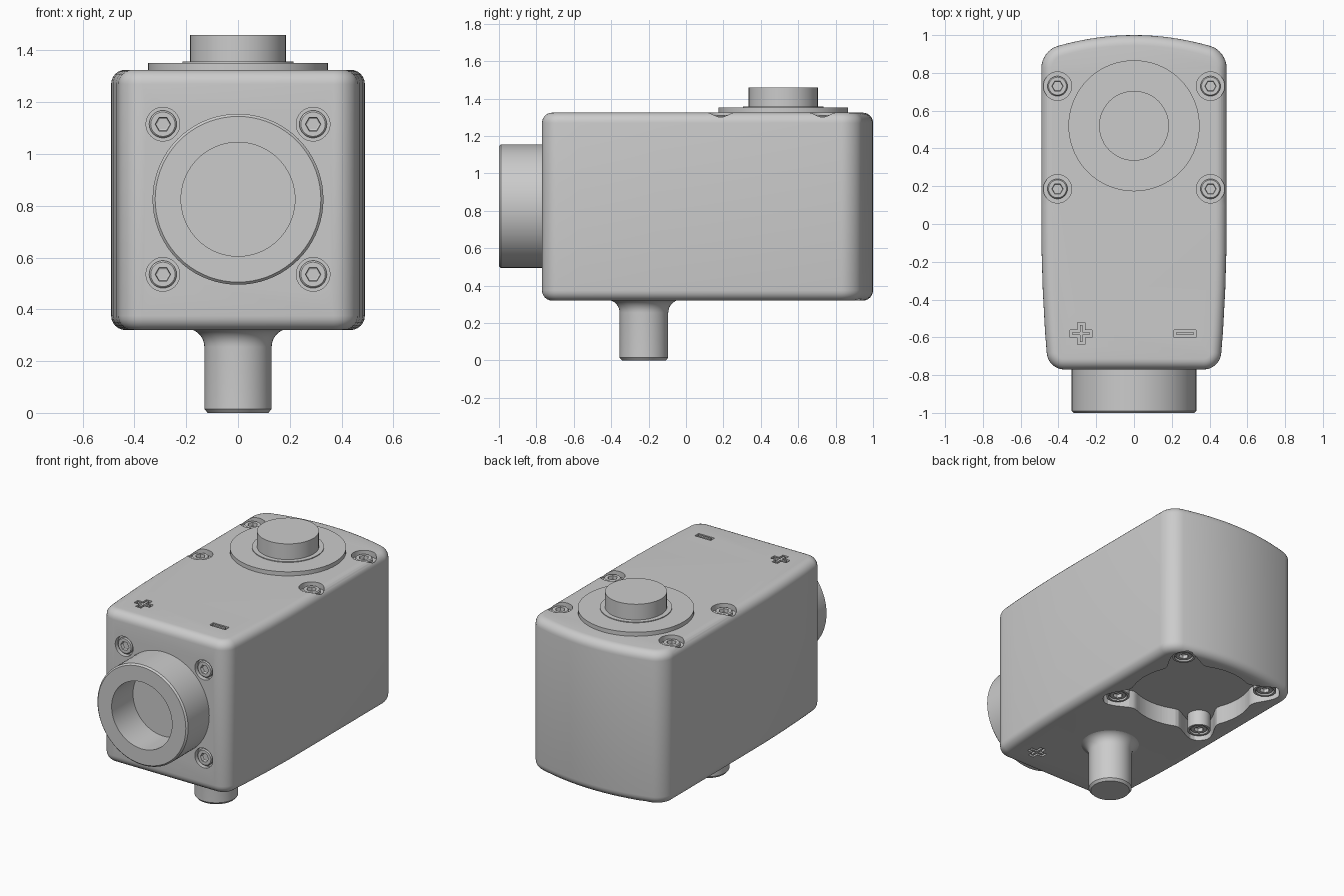
import bpy, bmesh
from math import sin, cos, pi, exp, atan2
from mathutils import Matrix

if "Cube" in bpy.data.objects:
    bpy.data.objects.remove(bpy.data.objects["Cube"])

UP, DOWN, FRONT = 0, pi, pi / 2          # rotations about x that aim local +z
TOP, BOTTOM, NOSE = 1.325, 0.32, -0.77   # body faces


def finish(name, bm):
    bmesh.ops.recalc_face_normals(bm, faces=bm.faces)
    me = bpy.data.meshes.new(name)
    bm.to_mesh(me)
    bm.free()
    ob = bpy.data.objects.new(name, me)
    bpy.context.collection.objects.link(ob)
    return ob


def smooth(ob, angle=0.6):
    bpy.ops.object.select_all(action='DESELECT')
    ob.select_set(True)
    bpy.context.view_layer.objects.active = ob
    bpy.ops.object.shade_smooth_by_angle(angle=angle)


def lathe(name, profile, loc, aim=UP, n=48):
    """Revolve (r, z) points; a third item True makes that ring hexagonal."""
    bm = bmesh.new()
    rings = []
    for r, z, *hexa in profile:
        ring = []
        for i in range(n):
            a = 2 * pi * i / n
            k = r * cos(pi / 6) / cos(a % (pi / 3) - pi / 6) if hexa else r
            ring.append(bm.verts.new((k * cos(a), k * sin(a), z)))
        rings.append(ring)
    for a, b in zip(rings, rings[1:]):
        for i in range(n):
            j = (i + 1) % n
            bm.faces.new((a[i], a[j], b[j], b[i]))
    bmesh.ops.remove_doubles(bm, verts=bm.verts, dist=1e-5)
    bm.transform(Matrix.Translation(loc) @ Matrix.Rotation(aim, 4, 'X'))
    ob = finish(name, bm)
    smooth(ob)
    return ob


def disc(name, r, z0, z1, loc, aim=UP):
    return lathe(name, [(0, z0), (r, z0), (r, z1), (0, z1)], loc, aim)


def prism_bm(pts, z0, z1):
    bm = bmesh.new()
    face = bm.faces.new([bm.verts.new((x, y, z0)) for x, y in pts])
    ext = bmesh.ops.extrude_face_region(bm, geom=[face])['geom']
    bmesh.ops.translate(bm, vec=(0, 0, z1 - z0),
                        verts=[v for v in ext if isinstance(v, bmesh.types.BMVert)])
    return bm


def mark(kind, x, grow):
    """Outline of a plus or minus sign centred on (x, -0.58)."""
    l, w = 0.045 + grow, 0.007 + grow
    if kind == 'plus':
        q = [(l, -w), (l, w), (w, w)]
        pts = [(px * c - py * s, px * s + py * c)
               for c, s in ((1, 0), (0, 1), (-1, 0), (0, -1)) for px, py in q]
    else:
        pts = [(-l, -w), (l, -w), (l, w), (-l, w)]
    return [(x + px, -0.58 + py) for px, py in pts]


# Body: tapered outline with a bowed back, rounded corners and rims
half = [(0.455, NOSE), (0.471, -0.57), (0.483, -0.35), (0.489, -0.15), (0.49, 0.1), (0.49, 0.915)]
back = [(x / 20, 1 - 0.085 * (x / 20 / 0.49) ** 2) for x in range(8, -9, -1)]
outline = half + back + [(-x, y) for x, y in reversed(half)]
bm = prism_bm(outline, BOTTOM, TOP)
corners = [e for e in bm.edges
           if abs(e.verts[0].co.z - e.verts[1].co.z) > 0.5
           and (e.verts[0].co.y < -0.76 or (abs(e.verts[0].co.x) > 0.48 and e.verts[0].co.y > 0.9))]
bmesh.ops.bevel(bm, geom=corners, offset=0.085, offset_type='OFFSET', segments=8,
                profile=0.5, affect='EDGES')
rims = [e for e in bm.edges if abs(e.verts[0].co.z - e.verts[1].co.z) < 1e-4]
bmesh.ops.bevel(bm, geom=rims, offset=0.055, offset_type='OFFSET', segments=6,
                profile=0.5, affect='EDGES')
body = finish('body', bm)

cutters = []


# Screws: head with hexagonal socket, sunk in a counterbore or a boss cup
def screw(name, loc, aim, head_top):
    t = head_top
    lathe(name, [(0, t - 0.05), (0.053, t - 0.05), (0.053, t - 0.006), (0.047, t),
                 (0.03, t, True), (0.028, t - 0.022, True), (0, t - 0.032)], loc, aim)


corner_signs = [(-1, -1), (1, -1), (1, 1), (-1, 1)]
for i, (sx, s) in enumerate(corner_signs, 1):
    # top
    p = (sx * 0.405, 0.458 + s * 0.272, TOP)
    cutters.append(disc('cutter', 0.075, -0.035, 0.05, p))
    screw(f'top_screw_{i}', p, UP, -0.012)
    # front
    p = (sx * 0.29, NOSE, 0.825 + s * 0.29)
    cutters.append(disc('cutter', 0.065, -0.03, 0.05, p, FRONT))
    screw(f'front_screw_{i}', p, FRONT, -0.006)
    # bottom bosses standing in the recess
    p = (sx * 0.32, 0.54 + s * 0.31, BOTTOM)
    lathe(f'bottom_boss_{i}', [(0, -0.05), (0.056, -0.05), (0.056, -0.02), (0.07, -0.02),
                               (0.07, -0.15), (0, -0.15)], p, DOWN)
    screw(f'bottom_screw_{i}', p, DOWN, -0.025)

# Bottom recess: circle with four screw lobes
lobe = atan2(0.31, 0.32)
recess = []
for i in range(128):
    a = 2 * pi * i / 128
    d = min(abs((a - c + pi) % (2 * pi) - pi) for c in (lobe, pi - lobe, pi + lobe, -lobe))
    r = 0.37 + 0.165 * exp(-(d / 0.22) ** 3)
    recess.append((r * cos(a), 0.54 + r * sin(a)))
cutters.append(finish('cutter', prism_bm(recess, BOTTOM - 0.1, BOTTOM + 0.12)))

# Polarity marks: grooved outlines with a flush island, top and bottom
for kind, x in (('plus', -0.28), ('minus', 0.27)):
    for side, sx, z, inward in (('top', 1, TOP, -1), ('bottom', -1, BOTTOM, 1)):
        z0, z1 = sorted((z + inward * 0.015, z - inward * 0.05))
        cutters.append(finish('cutter', prism_bm(mark(kind, sx * x, 0.013), z0, z1)))
        z0, z1 = sorted((z, z + inward * 0.03))
        finish(f'{side}_{kind}_mark', prism_bm(mark(kind, sx * x, 0), z0, z1))

# Cut everything out of the body
bpy.ops.object.select_all(action='DESELECT')
bpy.context.view_layer.objects.active = body
body.select_set(True)
for c in cutters:
    mod = body.modifiers.new('cut', 'BOOLEAN')
    mod.operation, mod.solver, mod.object = 'DIFFERENCE', 'EXACT', c
    bpy.ops.object.modifier_apply(modifier=mod.name)
    bpy.data.objects.remove(c)
smooth(body)

# Top flange and button
lathe('top_flange', [(0, -0.03), (0.347, -0.03), (0.347, 0.027), (0.215, 0.027),
                     (0.215, 0.032), (0, 0.032)], (0, 0.52, TOP), n=72)
disc('top_button', 0.185, 0, 0.135, (0, 0.52, TOP))

# Front collar with a blind bore
lathe('front_collar', [(0, -0.03), (0.33, -0.03), (0.33, 0.22), (0.32, 0.23),
                       (0.22, 0.23), (0.22, 0.008), (0, 0.008)], (0, NOSE, 0.825), FRONT, 72)

# Bottom stem flaring into the body
flare = [(0.2 - 0.07 * cos(a * pi / 16), 0.255 + 0.07 * sin(a * pi / 16)) for a in range(9)]
lathe('bottom_stem', [(0, 0), (0.117, 0), (0.13, 0.015)] + flare + [(0, 0.34)], (0, -0.225, 0))
